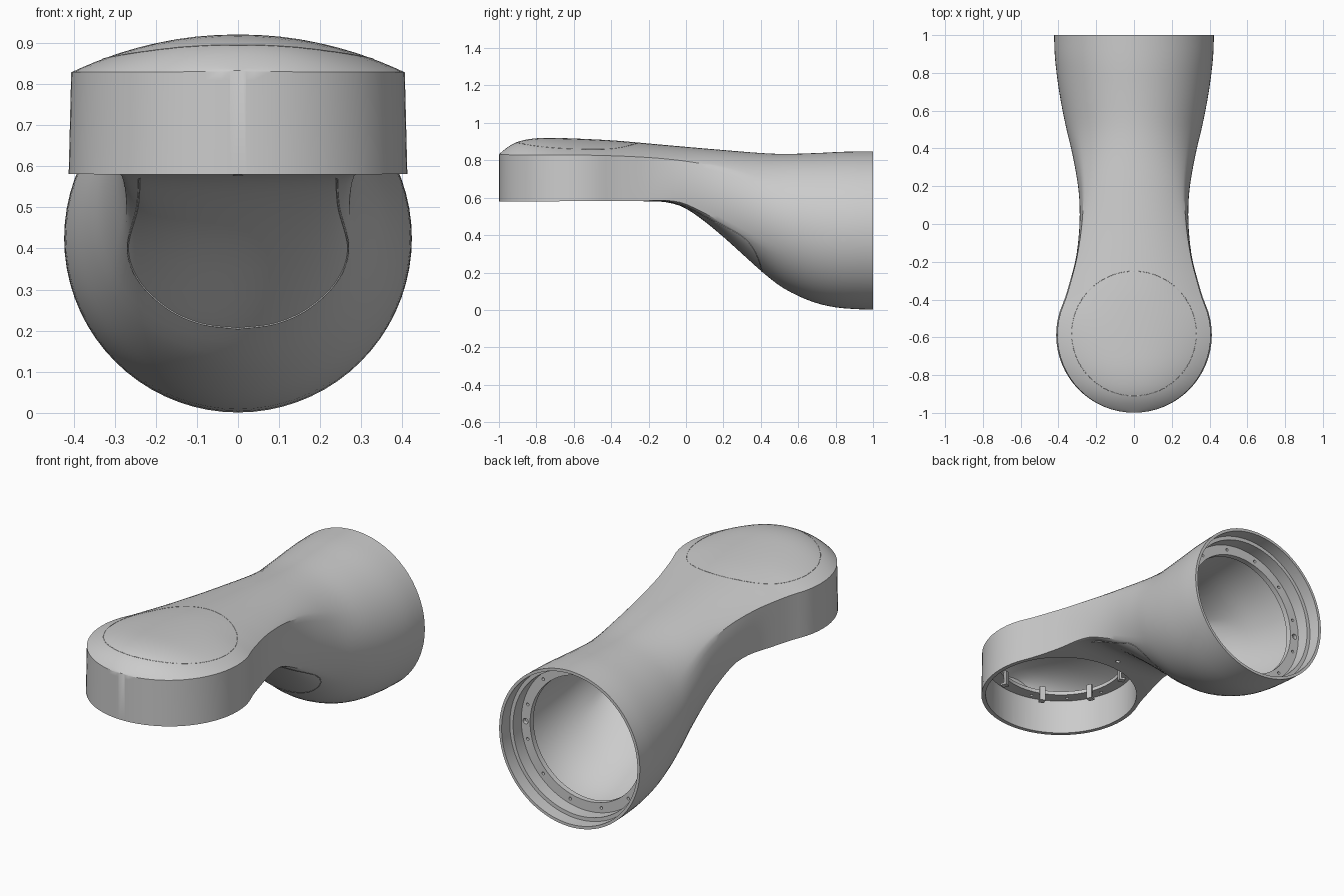
import bpy, bmesh, math
from math import sin, cos, pi, radians
from mathutils import Vector, Matrix
from mathutils.bvhtree import BVHTree

if "Cube" in bpy.data.objects:
    bpy.data.objects.remove(bpy.data.objects["Cube"])

# Side, underside and plan profiles as (y, value)
TOP = [(-1, .832), (-.97, .858), (-.93, .885), (-.88, .905), (-.8, .918), (-.7, .92), (-.4, .907),
       (-.2, .89), (0, .872), (.2, .855), (.4, .839), (.53, .834), (.7, .839), (.85, .846), (1, .848)]
BOT = [(-1, .58), (-.15, .58), (-.06, .566), (0, .542), (.1, .473), (.2, .39), (.3, .30),
       (.4, .21), (.5, .13), (.6, .075), (.7, .036), (.8, .014), (.9, .005), (1, .001)]
WID = [(-.45, .389), (-.4, .368), (-.3, .338), (-.2, .313), (-.1, .298), (0, .29), (.1, .289), (.2, .297),
       (.3, .313), (.4, .333), (.5, .357), (.6, .378), (.7, .396), (.8, .41), (.9, .42), (1, .423)]
SHO = [(-1, .83), (-.5, .827), (-.2, .815), (.1, .79), (1, .75)]
DISC_Y, DISC_R = -.587, .412


def curve_at(tab, y):
    """Smooth Hermite interpolation through a small table."""
    y = min(max(y, tab[0][0]), tab[-1][0])
    n = len(tab)
    i = next((k for k in range(n - 1) if y <= tab[k + 1][0]), n - 2)

    def slope(k):
        a, b = tab[max(k - 1, 0)], tab[min(k + 1, n - 1)]
        return (b[1] - a[1]) / (b[0] - a[0])
    (x0, v0), (x1, v1) = tab[i], tab[i + 1]
    h = x1 - x0
    t = (y - x0) / h
    return ((2*t**3 - 3*t*t + 1) * v0 + (t**3 - 2*t*t + t) * h * slope(i)
            + (3*t*t - 2*t**3) * v1 + (t**3 - t*t) * h * slope(i + 1))


def smooth(a, b, x):
    t = min(max((x - a) / (b - a), 0), 1)
    return t * t * (3 - 2 * t)


def section(y, off, n=72):
    """Domed box at the disc end blending to a circle at the tube end; off > 0 gives the cavity."""
    r = DISC_R - off
    if y < -.45:
        w = math.sqrt(max(r * r - (y - DISC_Y) ** 2, 1e-5))
    else:
        w = curve_at(WID, y) - off
    top, bot, sh = curve_at(TOP, y) - off, curve_at(BOT, y), curve_at(SHO, y)
    if off:
        lo = bot + .04 - .012 * smooth(.5, .8, y)
        bot = .79 + (lo - .79) * smooth(-.2, -.05, y)
        sh = max(sh - off, bot + .006)
        top = max(top, sh + .004)
    f = smooth(-.3, .55, y)
    mid, half = (top + bot) / 2, (top - bot) / 2
    pts = []
    for i in range(n):
        a = -30 + 360 * i / n
        if a <= 30 or 150 <= a <= 210:                      # side wall
            side = 1 if a <= 30 else -1
            t = (a + 30) / 60 if side > 0 else (210 - a) / 60
            x, z = side * w * (1 - .015 * t), bot + (sh - bot) * t
        elif a < 150:                                       # dome
            c = cos(radians((a - 30) * 1.5))
            x, z = w * .985 * c, sh + (top - sh) * (1 - abs(c) ** 2.2)
        else:                                               # flat underside
            x, z = -w * cos(radians((a - 210) * 1.5)), bot
        b = radians(a)
        pts.append(Vector((x + (w * cos(b) - x) * f, y, z + (mid + half * sin(b) - z) * f)))
    return pts


def make(name, bm):
    bmesh.ops.recalc_face_normals(bm, faces=bm.faces)
    me = bpy.data.meshes.new(name)
    bm.to_mesh(me)
    ob = bpy.data.objects.new(name, me)
    bpy.context.collection.objects.link(ob)
    return ob


def loft(name, ys, off):
    bm = bmesh.new()
    rings = [[bm.verts.new(p) for p in section(y, off)] for y in ys]
    for a, b in zip(rings, rings[1:]):
        for i in range(len(a)):
            j = (i + 1) % len(a)
            bm.faces.new((a[i], a[j], b[j], b[i]))
    bm.faces.new(rings[0])
    bm.faces.new(rings[-1])
    return make(name, bm)


def stations(start, end, r):
    arc = [DISC_Y - r * cos(pi / 2 * i / 16) for i in range(17)]
    ys = [y for y in arc if y > start + .001]
    m = 40
    return [start] + ys + [DISC_Y + (end - DISC_Y) * i / m for i in range(1, m + 1)]


def cyl(bm, p, q, r, seg=72):
    p, q = Vector(p), Vector(q)
    rot = (q - p).to_track_quat('Z', 'Y').to_matrix().to_4x4()
    bmesh.ops.create_cone(bm, cap_ends=True, segments=seg, radius1=r, radius2=r, depth=(q - p).length,
                          matrix=Matrix.Translation((p + q) / 2) @ rot)


def cut(ob, cutter):
    mod = ob.modifiers.new('cut', 'BOOLEAN')
    mod.operation, mod.solver, mod.object = 'DIFFERENCE', 'EXACT', cutter
    bpy.context.view_layer.objects.active = ob
    bpy.ops.object.modifier_apply(modifier=mod.name)
    bpy.data.objects.remove(cutter)


def cut_cyl(ob, *args):
    bm = bmesh.new()
    cyl(bm, *args)
    cut(ob, make('cutter', bm))


def seam(name, pts, r, cyclic):
    cu = bpy.data.curves.new(name, 'CURVE')
    cu.dimensions, cu.bevel_depth, cu.bevel_resolution = '3D', r, 1
    sp = cu.splines.new('POLY')
    sp.points.add(len(pts) - 1)
    for s, p in zip(sp.points, pts):
        s.co = (*p, 1)
    sp.use_cyclic_u = cyclic
    bpy.context.collection.objects.link(bpy.data.objects.new(name, cu))


# Outer body
body = loft('arm_shell', stations(-.9985, 1, DISC_R), 0)
bm = bmesh.new()
bm.from_mesh(body.data)
tree = BVHTree.FromBMesh(bm)
bm.free()

# Seam lines of the top cap and the underside cover
ring = [tree.ray_cast(Vector((.33 * cos(i * pi / 48), -.58 + .33 * sin(i * pi / 48), 2)),
                      Vector((0, 0, -1)))[0] for i in range(96)]
seam('top_cap_seam', ring, .0012, True)
UX = [(0, 0), (1, .09), (2, .17), (3, .24), (4, .268), (5, .245), (6, .24)]
UZ = [(0, .205), (1, .217), (2, .253), (3, .32), (4, .4), (5, .5), (6, .572)]
u = [tree.ray_cast(Vector((math.copysign(curve_at(UX, abs(t)), t), -1.5, curve_at(UZ, abs(t)))),
                   Vector((0, 1, 0)))[0] for t in [i / 8 for i in range(-48, 49)]]
seam('underside_cover_seam', [p for p in u if p], .0025, False)

# Hollow interior, open wrist cup and stepped tube mouth
CZ = .4245
cut(body, loft('cavity', stations(-.955, .83, DISC_R - .03), .028))
cut_cyl(body, (0, DISC_Y, .5), (0, DISC_Y, .77), .39, 96)
cut_cyl(body, (0, DISC_Y, .7), (0, DISC_Y, .805), .325)
cut_cyl(body, (0, .8, CZ), (0, .9, CZ), .335)
cut_cyl(body, (0, .86, CZ), (0, 1.1, CZ), .388, 96)
cut_cyl(body, (0, .93, CZ), (0, 1.1, CZ), .408, 96)

# Screw holes in both flanges and the drain hole under the neck
bm = bmesh.new()
for i in range(12):
    a = radians(15 + 30 * i)
    x, z = .362 * cos(a), .362 * sin(a)
    cyl(bm, (x, .84, CZ + z), (x, .9, CZ + z), .008, 12)
    cyl(bm, (x, DISC_Y + z, .73), (x, DISC_Y + z, .783), .008, 12)
for s in (-1, 1):
    cyl(bm, (s * .362, .84, CZ), (s * .362, .9, CZ), .015, 16)
cyl(bm, (0, -.13, .5), (0, -.13, .66), .012, 16)
cut(body, make('cutter', bm))

# Retaining clips around the wrist flange
bm = bmesh.new()
for i in range(8):
    a = radians(22.5 + 45 * i)
    rot = Matrix.Translation((0, DISC_Y, 0)) @ Matrix.Rotation(a, 4, 'Z')
    for c, s in (((.318, 0, .765), (.012, .03, .08)), ((.328, 0, .73), (.032, .03, .01))):
        bmesh.ops.create_cube(bm, size=1, matrix=rot @ Matrix.Translation(c) @ Matrix.Diagonal((*s, 1)))
make('wrist_clips', bm)

# Smooth shading with sharp machined edges
bpy.ops.object.select_all(action='DESELECT')
body.select_set(True)
bpy.context.view_layer.objects.active = body
bpy.ops.object.shade_smooth_by_angle(angle=radians(28))
